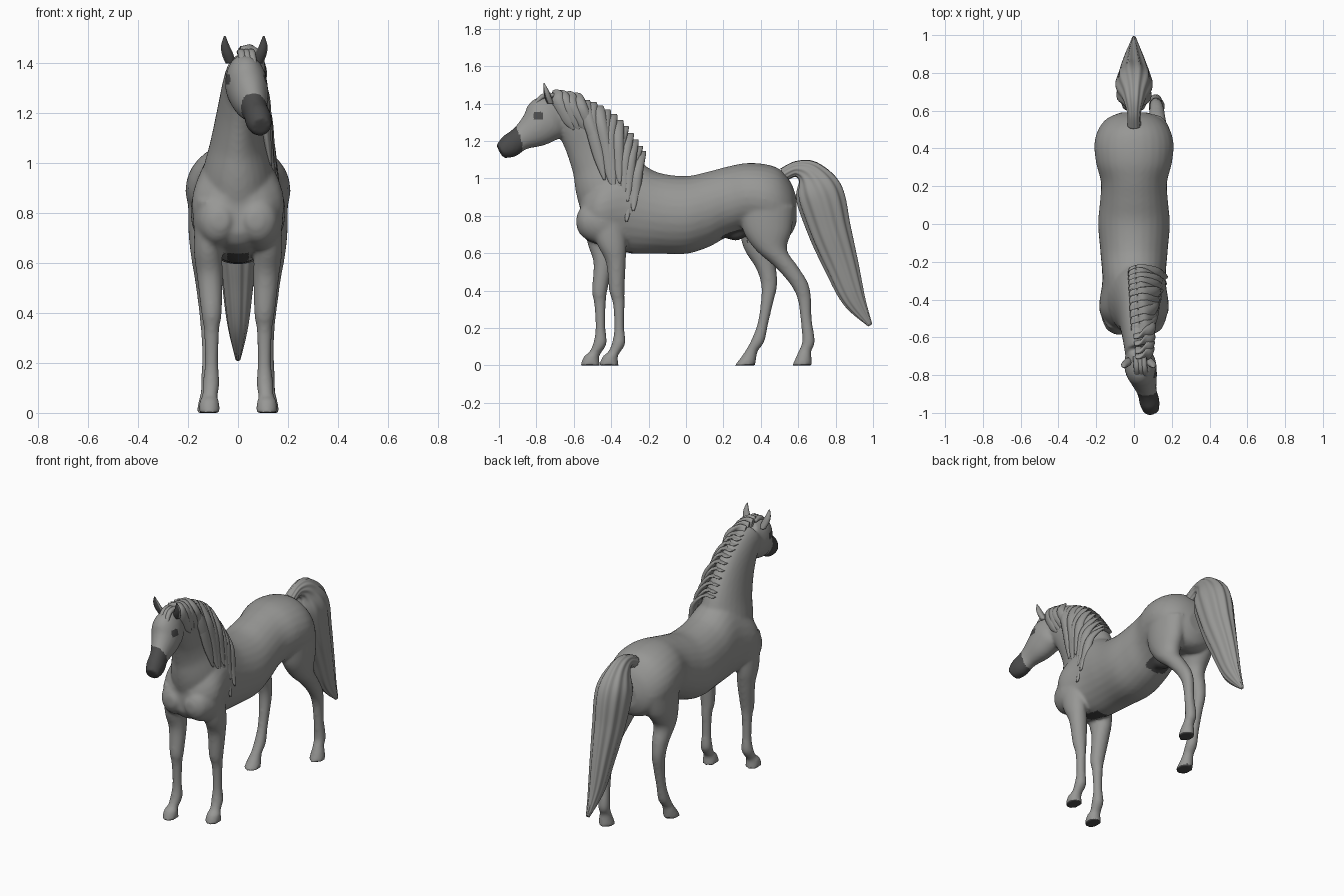
import bpy, bmesh, math
from mathutils import Vector


def material(name, v):
    m = bpy.data.materials.new(name)
    m.diffuse_color = (*v, 1)
    return m


COAT = material("grey coat", (0.31, 0.31, 0.30))
DARK = material("dark skin", (0.07, 0.07, 0.07))


def spline(pts, t):
    """Catmull-Rom through tuples of equal length, t in 0..1."""
    f = t * (len(pts) - 1)
    i = min(int(f), len(pts) - 2)
    u = f - i
    p = [Vector(pts[max(0, min(len(pts) - 1, i + k))]) for k in (-1, 0, 1, 2)]
    return 0.5 * (2 * p[1] + (p[2] - p[0]) * u + (2 * p[0] - 5 * p[1] + 4 * p[2] - p[3]) * u * u
                  + (3 * p[1] - p[0] - 3 * p[2] + p[3]) * u ** 3)


def loft(bm, secs, axis=None, seg=28, sub=5, ridges=0, depth=0.0):
    """Sweep ellipses: each section is x, y, z, in-plane half size, side half size."""
    n = (len(secs) - 1) * sub
    pts = [spline(secs, k / n) for k in range(n + 1)]
    rings = []
    for k, p in enumerate(pts):
        c = Vector(p[:3])
        d = axis or (Vector(pts[min(n, k + 1)][:3]) - Vector(pts[max(0, k - 1)][:3])).normalized()
        side = (Vector((1, 0, 0)) - d * d.x).normalized()
        up = d.cross(side)
        ring = []
        for j in range(seg):
            a = 2 * math.pi * j / seg
            r = 1 + depth * math.cos(ridges * a + k * 0.06)
            ring.append(bm.verts.new(c + r * (side * max(p[4], .003) * math.cos(a)
                                              + up * max(p[3], .003) * math.sin(a))))
        rings.append(ring)
    faces = [bm.faces.new(rings[0]), bm.faces.new(rings[-1])]
    for r0, r1 in zip(rings, rings[1:]):
        for j in range(seg):
            q = (j + 1) % seg
            faces.append(bm.faces.new((r0[j], r0[q], r1[q], r1[j])))
    bmesh.ops.recalc_face_normals(bm, faces=faces)


def finish(name, bm):
    me = bpy.data.meshes.new(name)
    bm.to_mesh(me)
    bm.free()
    ob = bpy.data.objects.new(name, me)
    bpy.context.collection.objects.link(ob)
    me.materials.append(COAT)
    me.materials.append(DARK)
    for p in me.polygons:
        p.use_smooth = True
    return ob


Y, Z = Vector((0, 1, 0)), Vector((0, 0, 1))
bm = bmesh.new()

# torso
torso = [(-.565, .80, .08, .08), (-.53, .81, .14, .14), (-.45, .83, .19, .185), (-.30, .85, .25, .168),
         (-.15, .815, .217, .178), (0, .805, .208, .19), (.12, .835, .202, .18), (.22, .875, .188, .175),
         (.32, .90, .182, .20), (.42, .89, .187, .21), (.50, .865, .185, .19), (.56, .84, .14, .14),
         (.59, .83, .07, .07)]
loft(bm, [(0, *s) for s in torso], Y)
# chest muscles
for s in (-1, 1):
    loft(bm, [(s * .07, -.585, .77, .03, .03), (s * .08, -.55, .77, .085, .07),
              (s * .09, -.45, .77, .12, .09), (s * .1, -.35, .77, .08, .06)], Y)
# sheath
loft(bm, [(0, .19, .70, .01, .01), (0, .23, .705, .03, .04), (0, .28, .71, .04, .05), (0, .36, .74, .03, .04)], Y)
# neck
loft(bm, [(0, -.35, .82, .20, .15), (0, -.39, .95, .20, .145), (.0, -.43, 1.085, .185, .11),
          (.005, -.495, 1.205, .165, .088), (.015, -.585, 1.30, .13, .078), (.022, -.68, 1.35, .10, .07)])
# head, turned slightly sideways
loft(bm, [(.02, -.655, 1.375, .07, .05), (.03, -.735, 1.325, .125, .083), (.047, -.80, 1.267, .103, .076),
          (.068, -.885, 1.213, .066, .052), (.083, -.945, 1.172, .064, .053), (.092, -.995, 1.145, .04, .04)])

# front legs, the second one placed a little further forward
front = [(.11, -.44, .85, .10, .06), (.12, -.40, .66, .08, .057), (.113, -.375, .55, .053, .052),
         (.106, -.37, .40, .041, .041), (.106, -.36, .33, .031, .031), (.106, -.357, .20, .027, .027),
         (.108, -.36, .12, .036, .034), (.112, -.385, .07, .034, .031), (.115, -.405, .05, .04, .038),
         (.115, -.413, 0, .054, .045)]
loft(bm, front, Z)
loft(bm, [(-x, y - .1 * min(1, (.95 - z) / .6), z, a, b) for x, y, z, a, b in front], Z)
# hind legs, one stepping back and one forward
hind_x = [.11, .12, .125, .123, .12, .116, .115, .115, .118, .12, .12]
hind_b = [.09, .078, .062, .048, .039, .033, .029, .034, .032, .038, .046]
back_leg = [(.43, .85, .15), (.435, .72, .13), (.455, .62, .085), (.535, .53, .063), (.603, .44, .05),
            (.632, .36, .037), (.642, .25, .03), (.655, .13, .034), (.637, .08, .034), (.63, .05, .04), (.62, 0, .053)]
fore_leg = [(.42, .85, .15), (.41, .72, .125), (.39, .62, .078), (.428, .52, .054), (.445, .43, .043),
            (.432, .33, .033), (.41, .22, .029), (.383, .13, .037), (.352, .08, .034), (.338, .05, .04), (.315, 0, .055)]
for s, leg in ((1, back_leg), (-1, fore_leg)):
    loft(bm, [(s * x, *p, b) for x, p, b in zip(hind_x, leg, hind_b)], Z)

# fuse everything into one smooth skin
body = finish("body", bm)
bpy.context.view_layer.objects.active = body
body.select_set(True)
rm = body.modifiers.new("fuse", 'REMESH')
rm.mode, rm.voxel_size, rm.use_smooth_shade = 'VOXEL', 0.01, True
sm = body.modifiers.new("soften", 'SMOOTH')
sm.factor, sm.iterations = 0.5, 7
for m in ("fuse", "soften"):
    bpy.ops.object.modifier_apply(modifier=m)
if len(body.data.materials) < 2:
    body.data.materials.clear()
    body.data.materials.append(COAT)
    body.data.materials.append(DARK)

# dark muzzle, eyes, soles and underside patches
for p in body.data.polygons:
    x, y, z = p.center
    muzzle = z > 1 and y < -.875 - .35 * max(0, z - 1.19)
    eye = ((y + .79) / .03) ** 2 + ((z - 1.335) / .022) ** 2 < 1 and abs(x - .035) > .03
    sole = z < .012 and p.normal.z < -.3
    groin = .19 < y < .33 and .65 < z < .745 and abs(x) < .075 and p.normal.z < .1
    girth = -.44 < y < -.28 and z < .65 and abs(x) < .04
    p.material_index = int(muzzle or eye or sole or groin or girth)
    p.use_smooth = True

# ears with dark inner faces
for s, name in ((-1, "ear_a"), (1, "ear_b")):
    bm = bmesh.new()
    x = .025
    loft(bm, [(x + s * .055, -.725, 1.40, .018, .02), (x + s * .066, -.738, 1.435, .018, .023),
              (x + s * .076, -.748, 1.47, .014, .017), (x + s * .078, -.76, 1.51, .003, .003)], Z, 12)
    ear = finish(name, bm)
    for p in ear.data.polygons:
        p.material_index = int(p.normal.y < -.6)

# mane: overlapping locks falling from the crest over one side
crest = [(.03, -.70, 1.45), (.02, -.60, 1.435), (.01, -.50, 1.40), (.005, -.40, 1.335),
         (0, -.32, 1.24), (0, -.26, 1.15)]
bm = bmesh.new()
N = 15
for i in range(N):
    t = i / (N - 1)
    c = spline(crest, t)
    wob = .025 * math.sin(i * 2.3)
    ex, ey, ez = .105 + .07 * t, -.50 + .21 * t + wob * .5, 1.17 - .38 * t + wob * 2
    if i < 4:
        ex, ey, ez = .085, c.y + .10, c.z - .19
    side = .085 + .035 * t
    loft(bm, [(c.x - .02, c.y, c.z - .01, .03, .012),
              (c.x + .04, c.y + .012, c.z - .01, .036, .016),
              (side, c.y * .7 + ey * .3 + wob * .3, c.z * .7 + ez * .3, .036, .02),
              (side * .5 + ex * .5, c.y * .3 + ey * .7, c.z * .3 + ez * .7, .032, .017),
              (ex, ey, ez, .006, .005)], -Z if i > 3 else None, 12, 5, 3, .12)
# forelock
for k in range(3):
    loft(bm, [(.01 + k * .02, -.70, 1.445, .012, .016), (.015 + k * .02, -.765, 1.44, .014, .016),
              (.02 + k * .022, -.815, 1.385, .010, .013), (.025 + k * .022, -.845, 1.34, .004, .004)], None, 10)
finish("mane", bm)

# tail carried high, with hair ridges
bm = bmesh.new()
loft(bm, [(0, .52, 1.02, .035, .035), (0, .59, 1.05, .042, .036), (0, .66, 1.02, .08, .06),
          (0, .715, .915, .125, .095), (0, .77, .72, .112, .085), (0, .825, .555, .092, .066),
          (0, .895, .36, .062, .042), (0, .985, .215, .012, .010)], None, 72, 8, 11, .045)
finish("tail", bm)
